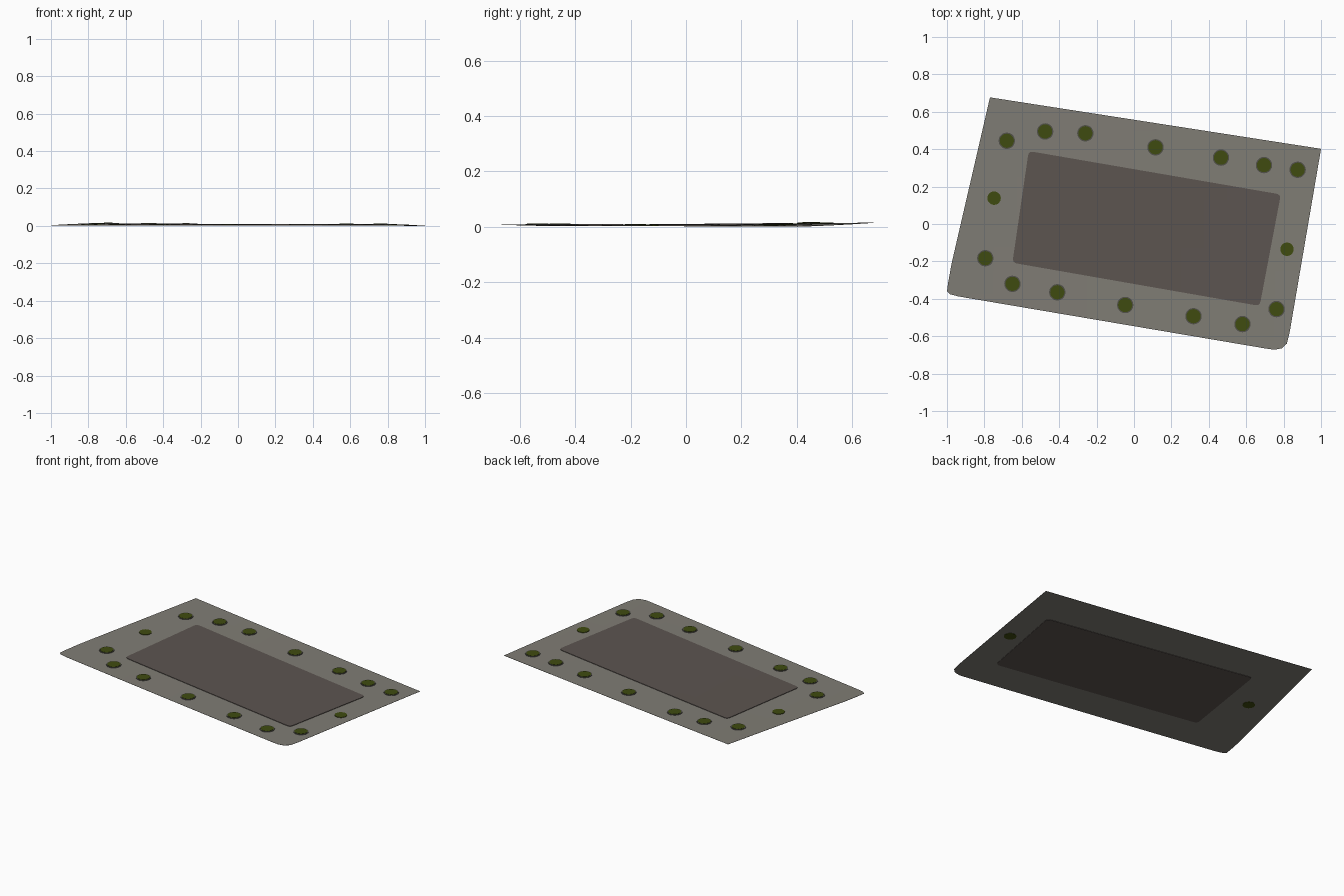
import bpy, bmesh, math
from mathutils import Vector

if "Cube" in bpy.data.objects:
    bpy.data.objects.remove(bpy.data.objects["Cube"])


def material(name, rgb):
    m = bpy.data.materials.new(name)
    m.diffuse_color = (*rgb, 1)
    m.use_nodes = True
    m.node_tree.nodes["Principled BSDF"].inputs["Base Color"].default_value = m.diffuse_color
    return m


GREY = material("warm grey", (0.215, 0.205, 0.178))
BROWN = material("brown grey", (0.108, 0.09, 0.081))
OLIVE = material("dark olive", (0.05, 0.071, 0.005))
DARK = material("rim grey", (0.085, 0.083, 0.07))


def height(x, y):
    # gently warped sheet surface
    return 0.0062 - 0.0018 * x + 0.0026 * y - 0.0109 * x * y


def slab(name, outline, low, high, mat, cuts=0):
    # outline sliced into a grid, given thickness and draped over the warp
    bm = bmesh.new()
    bm.faces.new([bm.verts.new((x, y, 0)) for x, y in outline])
    for i in range(1, cuts):
        t = -1 + 2 * i / cuts
        for axis in (Vector((1, 0, 0)), Vector((0, 1, 0))):
            bmesh.ops.bisect_plane(bm, geom=bm.verts[:] + bm.edges[:] + bm.faces[:],
                                   plane_co=axis * t, plane_no=axis)
    ext = bmesh.ops.extrude_face_region(bm, geom=bm.faces[:], use_keep_orig=True)
    top = {v for v in ext["geom"] if isinstance(v, bmesh.types.BMVert)}
    for v in bm.verts:
        v.co.z = height(v.co.x, v.co.y) + (high if v in top else low)
    bmesh.ops.recalc_face_normals(bm, faces=bm.faces)
    me = bpy.data.meshes.new(name)
    bm.to_mesh(me)
    bm.free()
    me.materials.append(mat)
    ob = bpy.data.objects.new(name, me)
    bpy.context.collection.objects.link(ob)
    return ob


def rounded(corners, r):
    # small rounded corners from quadratic curves
    pts = []
    for i, c in enumerate(corners):
        c = Vector(c)
        a = c + (Vector(corners[i - 1]) - c).normalized() * r
        b = c + (Vector(corners[(i + 1) % len(corners)]) - c).normalized() * r
        for k in range(5):
            t = k / 4
            pts.append(tuple(a * (1 - t) ** 2 + c * 2 * t * (1 - t) + b * t * t))
    return pts


def circle(x, y, r, n):
    return [(x + r * math.cos(2 * math.pi * i / n), y + r * math.sin(2 * math.pi * i / n))
            for i in range(n)]


# Outer sheet with two sharp and two rounded corners
slab("base_sheet", [(-0.77, 0.677), (-0.975, -0.21), (-0.993, -0.31), (-1, -0.36),
                    (-0.985, -0.375), (-0.94, -0.387), (0.70, -0.665), (0.75, -0.672),
                    (0.79, -0.665), (0.817, -0.64), (0.832, -0.58), (1, 0.402)],
     -0.001, 0.0, GREY, 16)

# Centre panel, showing on both sides
slab("centre_panel", rounded([(-0.563, 0.39), (-0.65, -0.207), (0.672, -0.438), (0.785, 0.158)], 0.025),
     -0.003, 0.003, BROWN, 16)

# Studs with rims along the border
studs = [(-0.68, 0.445), (-0.475, 0.495), (-0.26, 0.485), (0.115, 0.41), (0.465, 0.355),
         (0.695, 0.315), (0.875, 0.29), (-0.795, -0.183), (-0.65, -0.32), (-0.41, -0.365),
         (-0.047, -0.433), (0.318, -0.493), (0.58, -0.535), (0.762, -0.455)]
for i, (x, y) in enumerate(studs):
    slab(f"stud_rim_{i + 1}", circle(x, y, 0.044, 20), 0.0, 0.003, DARK)
    slab(f"stud_{i + 1}", circle(x, y, 0.038, 20), 0.002, 0.0045, OLIVE)

# Smaller side studs that pass through the sheet
for i, (x, y) in enumerate([(-0.748, 0.138), (0.818, -0.135)]):
    slab(f"side_stud_{i + 1}", circle(x, y, 0.036, 20), -0.003, 0.003, OLIVE)
